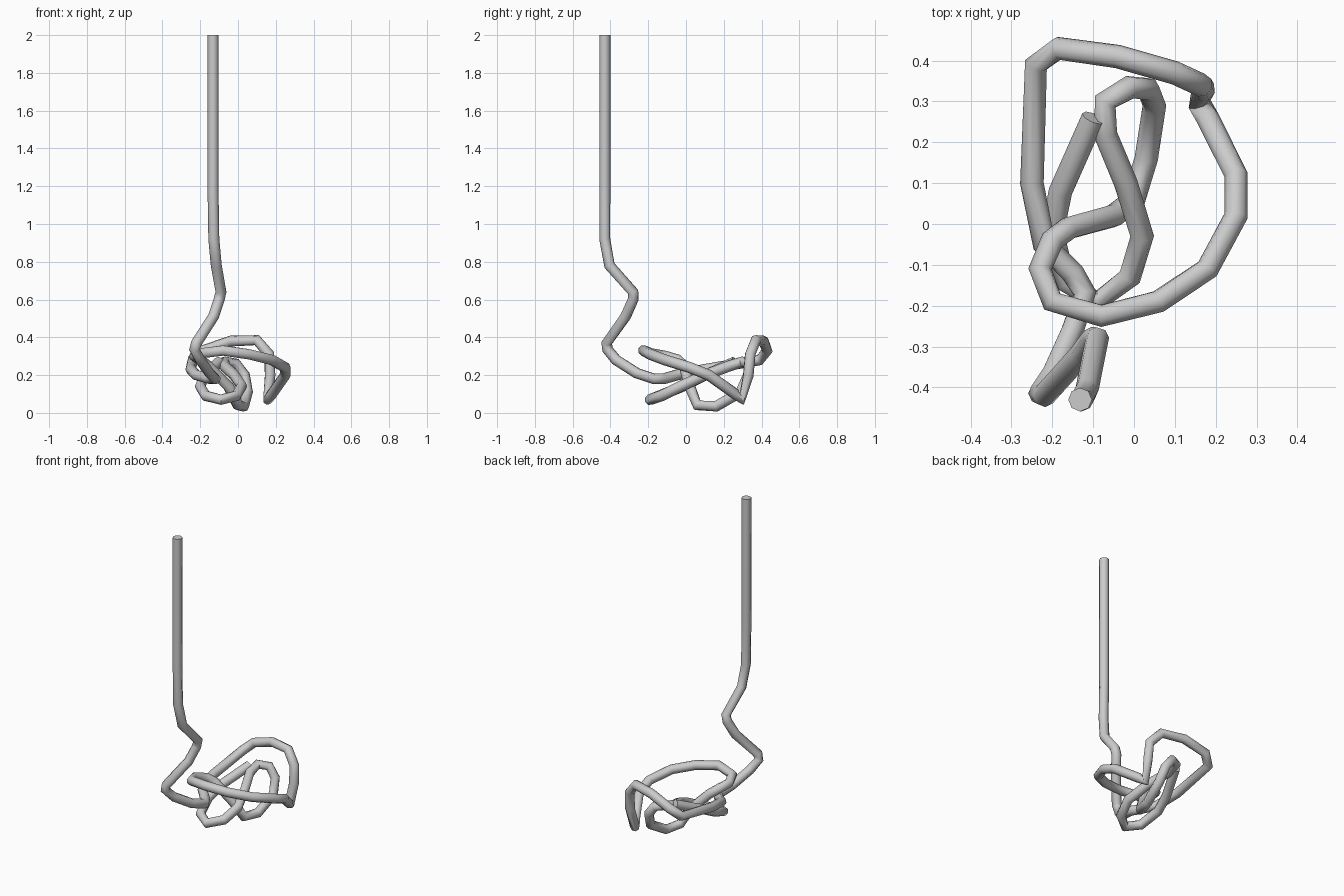
import bpy
from mathutils import Vector

# Remove the default cube
default_cube = bpy.data.objects.get("Cube")
if default_cube:
    bpy.data.objects.remove(default_cube, do_unlink=True)

TUBE_RADIUS = 0.029
UNIT = 0.01  # path points are written in hundredths


def make_material(name, colour):
    material = bpy.data.materials.new(name)
    material.use_nodes = True
    material.diffuse_color = colour
    shader = material.node_tree.nodes["Principled BSDF"]
    shader.inputs["Base Color"].default_value = colour
    return material


def make_tube(name, path, radius, material):
    """Sweep a round section along a polyline and turn it into a smooth mesh."""
    curve = bpy.data.curves.new(name, "CURVE")
    curve.dimensions = "3D"
    curve.bevel_depth = radius
    curve.bevel_resolution = 2
    curve.use_fill_caps = True
    spline = curve.splines.new("POLY")
    spline.points.add(len(path) - 1)
    for point, position in zip(spline.points, path):
        point.co = (*(Vector(position) * UNIT), 1)
    tube = bpy.data.objects.new(name, curve)
    bpy.context.collection.objects.link(tube)
    bpy.ops.object.select_all(action="DESELECT")
    tube.select_set(True)
    bpy.context.view_layer.objects.active = tube
    bpy.ops.object.convert(target="MESH")
    tube = bpy.context.active_object
    tube.data.materials.clear()
    tube.data.materials.append(material)
    bpy.ops.object.shade_smooth_by_angle(angle=0.9)
    return tube


# Straight hanging length, then the kinks below it
hanging_length = [(-13.2, -43, 200), (-13.2, -43, 117), (-12.8, -43, 92),
                  (-11.5, -40.5, 78), (-9, -28, 64), (-10, -28, 60),
                  (-13, -32, 51), (-22, -42, 37), (-23, -41.5, 33.5),
                  (-20, -37, 28), (-15, -26, 21)]

# Outer sweep along the left and back, dropping at the far corner
outer_sweep = [(-12, -17, 18), (-15, -12, 18), (-22, -5, 20), (-25, 10, 23),
               (-24, 39, 28), (-18.5, 43, 33), (-4, 41, 38), (10, 37, 38.5),
               (16.5, 34, 31), (17, 33, 20), (16, 29.5, 7)]

# Wide ring returning round the front
wide_ring = [(18, 26, 10), (25, 12, 20), (25, 2, 24), (18, -11, 28),
             (6, -19, 31), (-8, -22.5, 33), (-20, -19, 31.5),
             (-23, -11, 30), (-20, -4, 28), (-16, -1, 25)]

# Inner loop that dips to the floor, arches up and returns
inner_loop = [(-5, 2, 14), (0, 6, 4), (3, 16, 3.5), (5, 29, 11),
              (3.5, 33, 20), (-1, 33.5, 26), (-7, 30, 27), (-7, 22, 24.5),
              (-2, 10, 20), (2, -3, 14), (-1, -13, 9)]

# Loose end
loose_end = [(-9, -19, 7), (-17, -14, 9), (-20, -2, 14), (-18, 8, 19),
             (-10, 26, 27)]

grey = make_material("soft_grey", (0.6, 0.6, 0.6, 1))
make_tube("tangled_rope",
          hanging_length + outer_sweep + wide_ring + inner_loop + loose_end,
          TUBE_RADIUS, grey)
